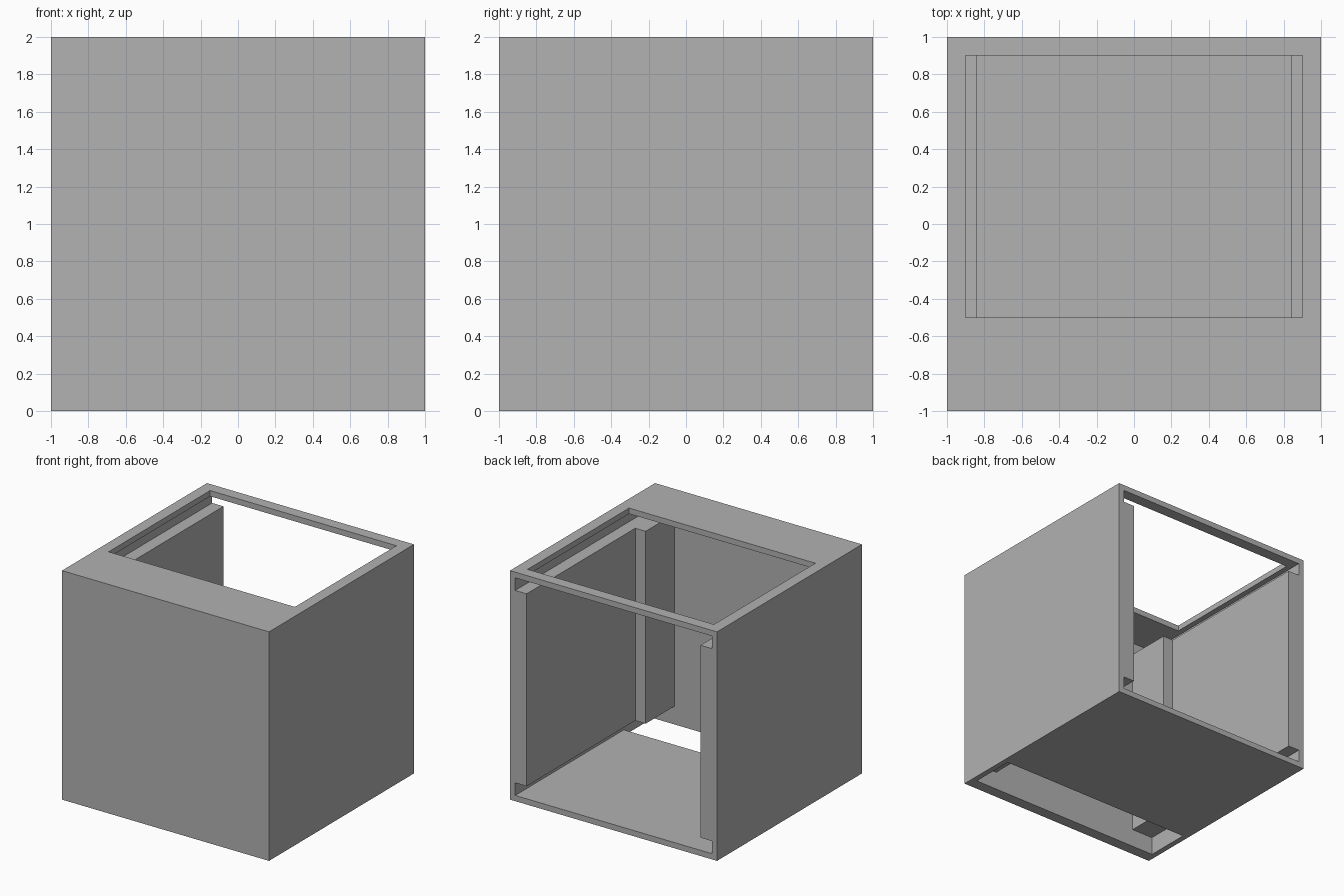
import bpy
import bmesh

cube = bpy.data.objects.get("Cube")
if cube:
    bpy.data.objects.remove(cube, do_unlink=True)

# Single flat colour
grey = bpy.data.materials.new("plain grey")
grey.use_nodes = True
colour = (0.445, 0.445, 0.445, 1)
grey.diffuse_color = colour
grey.node_tree.nodes["Principled BSDF"].inputs["Base Color"].default_value = colour


def extrude_plan(name, points, faces, bottom, top):
    """Raise a flat plan made of one or more faces into a solid."""
    bm = bmesh.new()
    verts = [bm.verts.new((x, y, bottom)) for x, y in points]
    plan = [bm.faces.new([verts[i] for i in face]) for face in faces]
    raised = bmesh.ops.extrude_face_region(bm, geom=plan, use_keep_orig=True)
    for item in raised["geom"]:
        if isinstance(item, bmesh.types.BMVert):
            item.co.z = top
    bmesh.ops.recalc_face_normals(bm, faces=bm.faces[:])
    mesh = bpy.data.meshes.new(name)
    bm.to_mesh(mesh)
    bm.free()
    mesh.materials.append(grey)
    obj = bpy.data.objects.new(name, mesh)
    bpy.context.collection.objects.link(obj)
    return obj


def rectangle(x, front, back):
    return [(-x, front), (x, front), (x, back), (-x, back)]


INNER = 0.95    # inside of the side walls
FRONT = -0.9    # inside of the front wall
STEP = -0.5     # start of the floor and of the roof opening
SKIN = 0.05     # floor and roof thickness
GAP = 0.16      # lining clearance from top and bottom

# Outer shell: front and side walls, open at the back
shell = [(-1, -1), (1, -1), (1, 1), (INNER, 1), (INNER, FRONT),
         (-INNER, FRONT), (-INNER, 1), (-1, 1)]
extrude_plan("outer_walls", shell,
             [(0, 1, 4, 5), (1, 2, 3, 4), (0, 5, 6, 7)], 0, 2)

# Floor, leaving a slot behind the front wall
extrude_plan("floor", rectangle(INNER, STEP, 1), [(0, 1, 2, 3)], 0, SKIN)

# Roof frame around the large opening
ring = [(i, (i + 1) % 4, (i + 1) % 4 + 4, i + 4) for i in range(4)]
extrude_plan("roof_frame",
             rectangle(INNER, FRONT, 1) + rectangle(0.9, STEP, 0.9),
             ring, 2 - SKIN, 2)

# Stepped side linings, each thicker near the front wall
lining = [(INNER, FRONT), (INNER, 1), (0.84, 1), (0.84, STEP),
          (0.74, STEP), (0.74, FRONT)]
for side, name in ((1, "left_lining"), (-1, "right_lining")):
    extrude_plan(name, [(side * x, y) for x, y in lining],
                 [tuple(range(len(lining)))], GAP, 2 - GAP)
